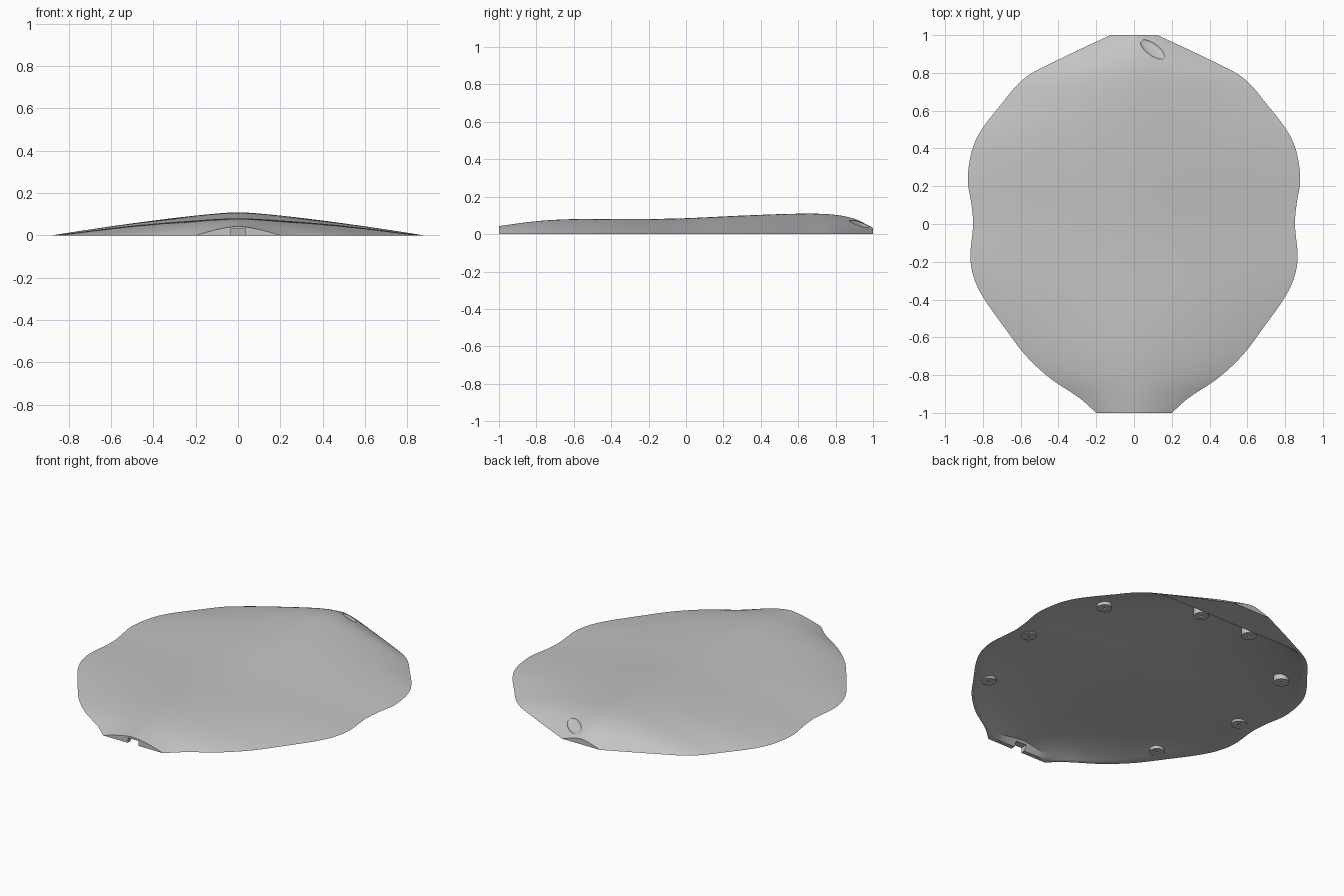
import bpy, bmesh, math
from mathutils import Matrix, Vector

if "Cube" in bpy.data.objects:
    bpy.data.objects.remove(bpy.data.objects["Cube"])

grey = bpy.data.materials.new("light_grey")
grey.use_nodes = True
COLOUR = (0.55, 0.55, 0.55, 1)
grey.diffuse_color = COLOUR
grey.node_tree.nodes["Principled BSDF"].inputs["Base Color"].default_value = COLOUR

# Half width of the rim and ridge height along the length (y, value)
WIDTH = [(-1, .2), (-.92, .29), (-.82, .44), (-.7, .57), (-.57, .67), (-.35, .82),
         (-.2, .865), (0, .852), (.1, .86), (.25, .88), (.45, .835), (.65, .69),
         (.78, .57), (.87, .4), (1, .125)]
RIDGE = [(-1, .043), (-.8, .069), (-.6, .08), (-.2, .081), (0, .085), (.3, .099),
         (.6, .109), (.78, .105), (.9, .082), (1, .033)]
WALL = 0.006


def sample(points, y):
    """Smooth interpolation through a short profile."""
    y = max(-1, min(1, y))
    i = next((k for k in range(len(points) - 1) if y <= points[k + 1][0]), len(points) - 2)

    def slope(k):
        a, b = points[max(k - 1, 0)], points[min(k + 1, len(points) - 1)]
        return (b[1] - a[1]) / (b[0] - a[0])

    (y0, v0), (y1, v1) = points[i], points[i + 1]
    d = y1 - y0
    s = (y - y0) / d
    return (v0 * (1 + 2 * s) * (1 - s) ** 2 + v1 * s * s * (3 - 2 * s)
            + d * s * (1 - s) * (slope(i) * (1 - s) - slope(i + 1) * s))


def surface(x, y):
    t = min(abs(x) / sample(WIDTH, y), 1)
    return sample(RIDGE, y) * (1 - t ** 1.5)


def underside(x, y):
    """Hollow underneath, solid at both ends."""
    if y > .82 or y < -.96:
        return 0
    return max(0, surface(x, y) - WALL)


def finish(name, bm):
    bmesh.ops.recalc_face_normals(bm, faces=bm.faces)
    mesh = bpy.data.meshes.new(name)
    bm.to_mesh(mesh)
    bm.free()
    mesh.materials.append(grey)
    obj = bpy.data.objects.new(name, mesh)
    bpy.context.collection.objects.link(obj)
    return obj


def activate(obj):
    bpy.ops.object.select_all(action='DESELECT')
    obj.select_set(True)
    bpy.context.view_layer.objects.active = obj


def cut(target, cutter):
    cutter.hide_render = True
    mod = target.modifiers.new("cut", 'BOOLEAN')
    mod.operation = 'DIFFERENCE'
    mod.solver = 'EXACT'
    mod.object = cutter
    activate(target)
    bpy.ops.object.modifier_apply(modifier=mod.name)
    bpy.data.objects.remove(cutter)


# Shell: upper and lower skins sharing the rim vertices
bm = bmesh.new()
COLS = 56
rows = sorted([-1 + k * .025 for k in range(81)] + [.821])
upper, lower = [], []
for y in rows:
    w = sample(WIDTH, y)
    xs = [w * (2 * c / COLS - 1) for c in range(COLS + 1)]
    top = [bm.verts.new((x, y, surface(x, y))) for x in xs]
    low = [bm.verts.new((x, y, underside(x, y))) for x in xs[1:-1]]
    upper.append(top)
    lower.append([top[0]] + low + [top[-1]])
for skin in (upper, lower):
    for a, b in zip(skin, skin[1:]):
        for c in range(COLS):
            bm.faces.new((a[c], a[c + 1], b[c + 1], b[c]))
for end in (0, -1):
    bm.faces.new(upper[end] + lower[end][-2:0:-1])
shell = finish("shell", bm)

# Oval dishes on the sloping back end
for side in (-1, 1):
    x, y, e = side * .098, .925, .01
    normal = Vector((surface(x - e, y) - surface(x + e, y),
                     surface(x, y - e) - surface(x, y + e), 2 * e)).normalized()
    long_axis = Vector((side * .11, -.1, 0))
    long_axis = (long_axis - normal * long_axis.dot(normal)).normalized()
    frame = Matrix((long_axis, normal.cross(long_axis), normal)).transposed().to_4x4()
    bm = bmesh.new()
    bmesh.ops.create_uvsphere(bm, u_segments=32, v_segments=16, radius=1)
    bm.transform(Matrix.Translation((x, y, surface(x, y))) @ frame
                 @ Matrix.Diagonal((.078, .036, .014, 1)))
    cut(shell, finish("dish_cutter", bm))

# Cable notch through the front wall
bm = bmesh.new()
bmesh.ops.create_cube(bm, size=1)
bm.transform(Matrix.Translation((0, -.98, .005)) @ Matrix.Diagonal((.07, .12, .05, 1)))
cut(shell, finish("notch_cutter", bm))

activate(shell)
bpy.ops.object.shade_smooth_by_angle(angle=math.radians(30))

# Round feet under the shell, each with a small centre hole
for x, y in ((.17, .775), (.63, .5), (.75, 0), (.6, -.52)):
    for side, label in ((1, "left"), (-1, "right")):
        height = max(surface(x, y) - .003, .006)
        bm = bmesh.new()
        bmesh.ops.create_cone(bm, cap_ends=True, segments=32, radius1=.042,
                              radius2=.042, depth=height)
        bm.transform(Matrix.Translation((side * x, y, height / 2)))
        # keep the top of the foot inside the sloping skin
        for v in bm.verts:
            if v.co.z > height / 2:
                v.co.z = max(surface(v.co.x, v.co.y) - .003, .001)
        base = min(bm.faces, key=lambda f: f.calc_center_median().z)
        bmesh.ops.inset_region(bm, faces=[base], thickness=.035)
        hole = bmesh.ops.extrude_discrete_faces(bm, faces=[base])["faces"][0]
        for v in hole.verts:
            v.co.z += height * .4
        foot = finish(f"foot_{label}", bm)
        activate(foot)
        bpy.ops.object.shade_smooth_by_angle(angle=math.radians(30))
